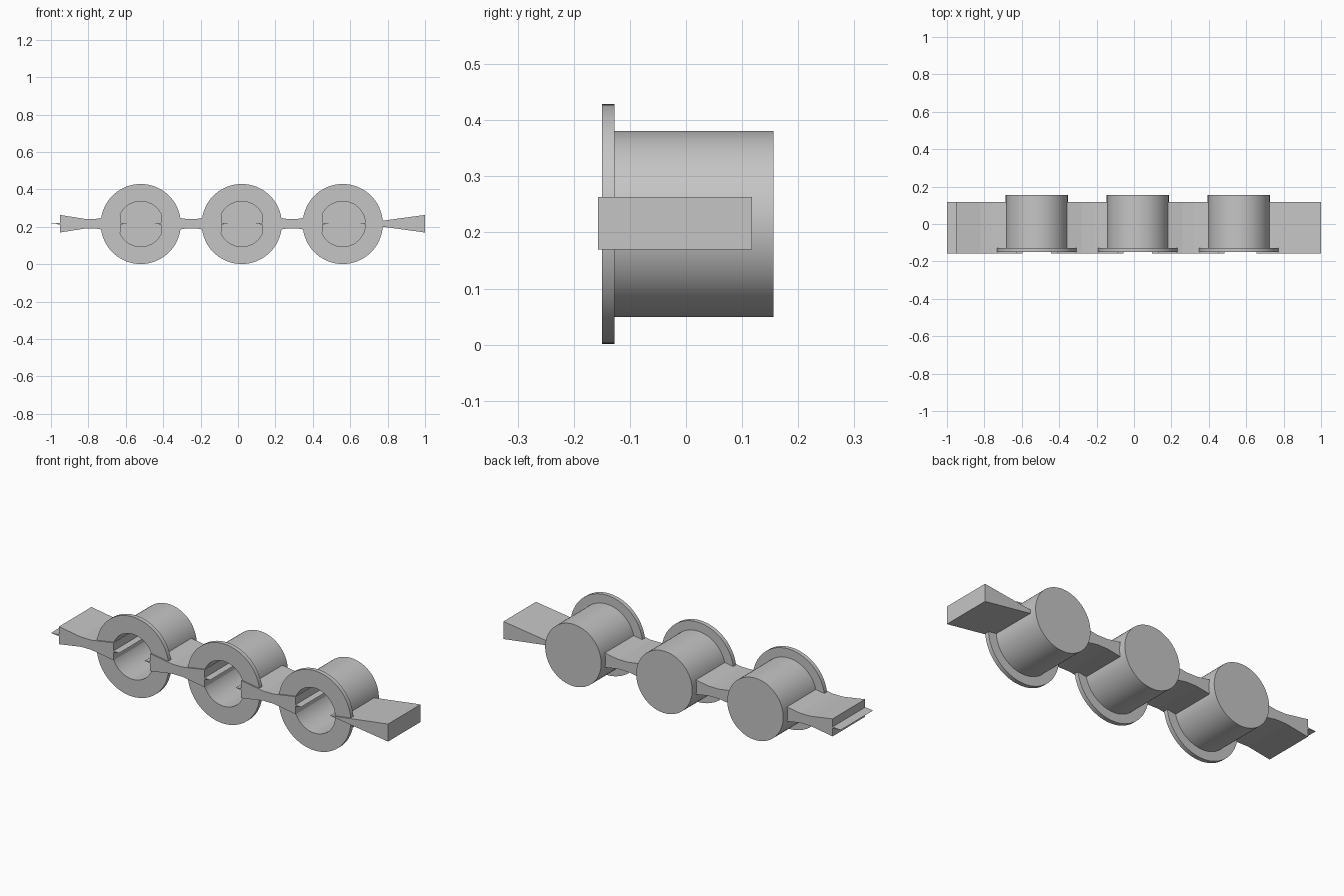
import bpy, bmesh, math
from mathutils import Matrix, Vector

cube = bpy.data.objects.get("Cube")
if cube:
    bpy.data.objects.remove(cube, do_unlink=True)

grey = bpy.data.materials.new("plain_grey")
grey.use_nodes = True
colour = (0.56, 0.56, 0.56, 1)
grey.diffuse_color = colour
grey.node_tree.nodes["Principled BSDF"].inputs["Base Color"].default_value = colour

AXIS_Z = 0.215       # height of the cup axes
WEB_Z = 0.2165       # height of the link centre line
FRONT, BACK = -0.157, 0.118


def finish(name, bm):
    bmesh.ops.remove_doubles(bm, verts=bm.verts, dist=1e-5)
    bmesh.ops.recalc_face_normals(bm, faces=bm.faces)
    mesh = bpy.data.meshes.new(name)
    bm.to_mesh(mesh)
    bm.free()
    mesh.materials.append(grey)
    obj = bpy.data.objects.new(name, mesh)
    bpy.context.collection.objects.link(obj)
    return obj


def make_cup(name, x):
    """Closed flanged cup, lathed about its front-to-back axis."""
    profile = [(0, 0.125), (0.121, 0.125), (0.121, -0.15), (0.214, -0.15),
               (0.214, -0.127), (0.166, -0.127), (0.166, 0.156), (0, 0.156)]
    bm = bmesh.new()
    verts = [bm.verts.new((r, y, 0)) for r, y in profile]
    edges = [bm.edges.new(pair) for pair in zip(verts, verts[1:])]
    bmesh.ops.spin(bm, geom=verts + edges, cent=(0, 0, 0), axis=(0, 1, 0),
                   angle=math.tau, steps=72, use_merge=True)
    bmesh.ops.transform(bm, matrix=Matrix.Translation((x, 0, AXIS_Z)), verts=bm.verts)
    obj = finish(name, bm)
    bpy.ops.object.select_all(action="DESELECT")
    obj.select_set(True)
    bpy.context.view_layer.objects.active = obj
    bpy.ops.object.shade_smooth_by_angle(angle=math.radians(35))


def make_bar(name, x, half_profile):
    """Extrude a shape, given as (x, half height), from front to back."""
    upper = [(px, h) for px, h in half_profile]
    lower = [(px, -h) for px, h in reversed(half_profile) if h > 0]
    bm = bmesh.new()
    face = bm.faces.new([bm.verts.new((x + px, FRONT, WEB_Z + h)) for px, h in upper + lower])
    grown = bmesh.ops.extrude_face_region(bm, geom=[face])["geom"]
    bmesh.ops.translate(bm, vec=Vector((0, BACK - FRONT, 0)),
                        verts=[v for v in grown if isinstance(v, bmesh.types.BMVert)])
    finish(name, bm)


# Three cups in a row
cups = {"right_cup": -0.52, "middle_cup": 0.02, "left_cup": 0.56}
for name, x in cups.items():
    make_cup(name, x)

# Waisted links with a thin pointed tongue at each end
half = [(0.03, 0.026), (0.162, 0.047), (0.162, 0.004), (0.194, 0)]
link = [(-px, h) for px, h in reversed(half)] + half
make_bar("right_middle_link", -0.25, link)
make_bar("left_middle_link", 0.29, link)
make_bar("right_end_link", -0.79, [(-0.21, 0)] + link[1:])

# Plain wedge at the left end
make_bar("left_end_wedge", 1.0, [(-0.345, 0), (0, 0.047)])
